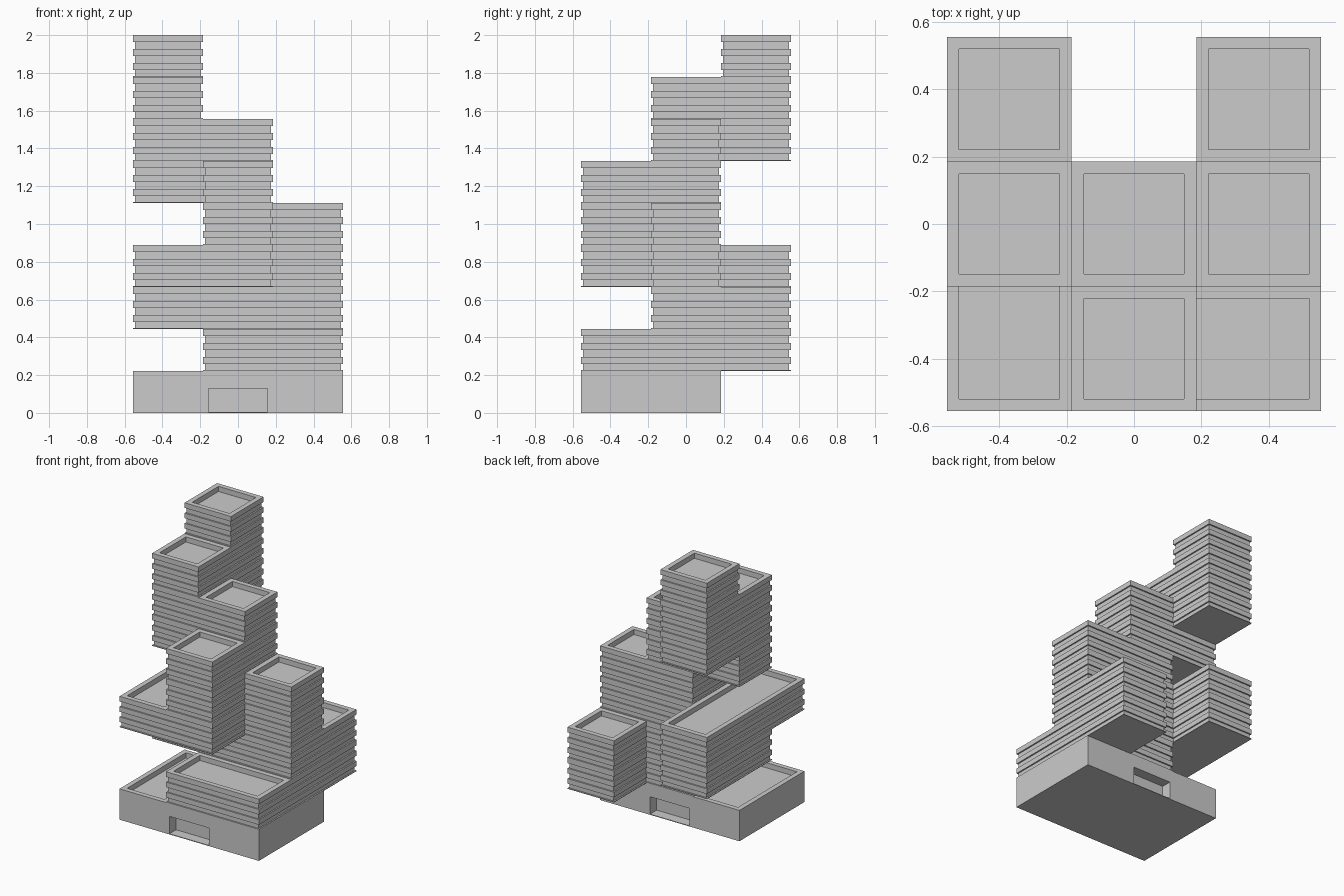
import bpy, bmesh
from math import floor

if "Cube" in bpy.data.objects:
    bpy.data.objects.remove(bpy.data.objects["Cube"])

H = 2 / 9            # storey-block height
S = 10 / 27          # plan cell size (3 x 3 grid)
BAND = H / 6         # facade band / groove height, also parapet height
GROOVE = 0.01        # groove depth
RIM = 0.036          # parapet thickness
SLAB = 0.005         # thin floor slab under each block
DOOR_W, DOOR_H, DOOR_D = 0.157, 0.13, 0.075

# Plan of each level: three rows (back, middle, front), columns left to right
PLANS = [
    "... ### ###",
    "..# .## .##",
    "#.# ### ...",
    "#.. ### ##.",
    "... .## .#.",
    "... ##. .#.",
    "#.. ##. ...",
    "#.. #.. ...",
    "#.. ... ...",
]
PLANS = [p.split() for p in PLANS]


def cell(level, x, y):
    """True if the plan cell at this point is built on the given level."""
    i, j = floor(x / S + 1.5), floor(y / S + 1.5)
    return (0 <= level < 9 and 0 <= i < 3 and 0 <= j < 3
            and PLANS[level][2 - j][i] == "#")


def inset(test, x, y, d):
    return all(test(x + a, y + b) for a in (-d, d) for b in (-d, d))


def solid(x, y, z):
    level = floor(z / H)
    if not cell(level, x, y):
        return False
    t = z - level * H
    # sunken roofs behind parapets
    if t > H - BAND and inset(
            lambda a, b: cell(level, a, b) and not cell(level + 1, a, b), x, y, RIM):
        return False
    if level == 0:
        # entrance recesses at front and back of the podium
        edge = min(y + 1.5 * S, 0.5 * S - y)
        return not (abs(x) < DOOR_W and SLAB < t < DOOR_H and edge < DOOR_D)
    # alternating recessed bands
    if t > SLAB and floor(t / BAND) % 2 == 0:
        return inset(lambda a, b: cell(level, a, b), x, y, GROOVE)
    return True


# Cutting planes along each axis
edges = [(k - 1.5) * S for k in range(4)]
offsets = (-RIM, -GROOVE, 0, GROOVE, RIM)
xs = sorted([e + o for e in edges for o in offsets] + [-DOOR_W, DOOR_W])
ys = sorted([e + o for e in edges for o in offsets]
            + [edges[0] + DOOR_D, edges[2] - DOOR_D])
zs = sorted([k * BAND for k in range(55)] + [k * H + SLAB for k in range(9)] + [DOOR_H])
axes = (xs, ys, zs)


def mid(a, i):
    return (a[i] + a[i + 1]) / 2


filled = {(i, j, k)
          for i in range(len(xs) - 1) for j in range(len(ys) - 1)
          for k in range(len(zs) - 1)
          if solid(mid(xs, i), mid(ys, j), mid(zs, k))}


def build(name, zmin, zmax):
    """Skin the filled volume between two heights."""
    bm = bmesh.new()
    verts = {}

    def vert(c):
        if c not in verts:
            verts[c] = bm.verts.new([axes[n][c[n]] for n in range(3)])
        return verts[c]

    for c in filled:
        if not zmin < mid(zs, c[2]) < zmax:
            continue
        for ax in range(3):
            u, v = (ax + 1) % 3, (ax + 2) % 3
            for side in (0, 1):
                n = list(c)
                n[ax] += 2 * side - 1
                if tuple(n) in filled:
                    continue
                loop = []
                for du, dv in ((0, 0), (1, 0), (1, 1), (0, 1)):
                    p = list(c)
                    p[ax] += side
                    p[u] += du
                    p[v] += dv
                    loop.append(vert(tuple(p)))
                bm.faces.new(loop if side else loop[::-1])
    mesh = bpy.data.meshes.new(name)
    bm.to_mesh(mesh)
    bm.free()
    bpy.context.collection.objects.link(bpy.data.objects.new(name, mesh))


# Plain podium with entrances, and the banded stacked tower above
build("podium", 0, H)
build("stacked_tower", H, 2)
